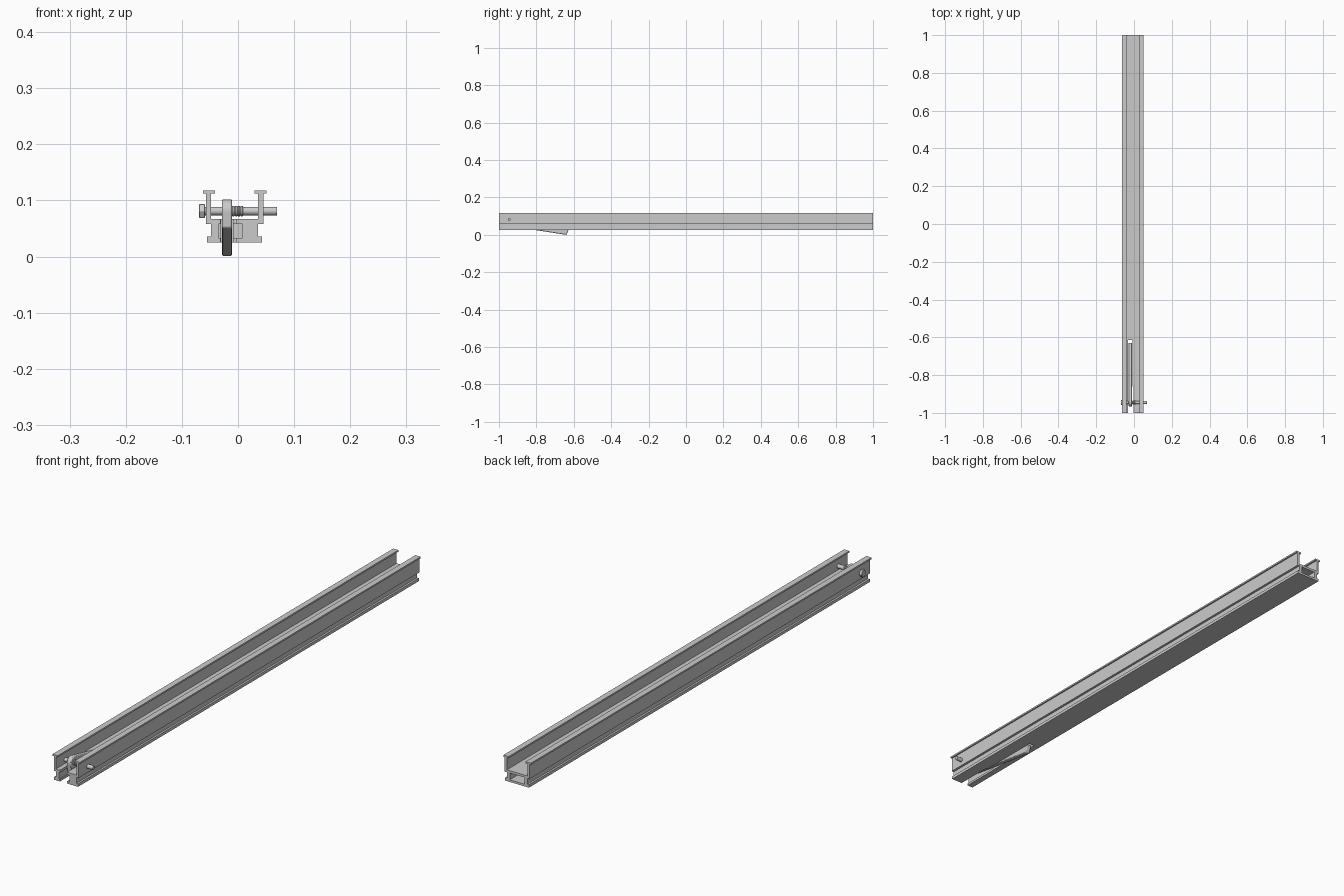
import bpy, bmesh, math

if "Cube" in bpy.data.objects:
    bpy.data.objects.remove(bpy.data.objects["Cube"])

CX = -0.006            # rail centre line
PY, PZ = -0.945, 0.081  # pivot position


def finish(name, bm):
    bmesh.ops.recalc_face_normals(bm, faces=bm.faces[:])
    me = bpy.data.meshes.new(name)
    bm.to_mesh(me)
    bm.free()
    ob = bpy.data.objects.new(name, me)
    bpy.context.collection.objects.link(ob)
    return ob


def prism(name, pts, vec):
    bm = bmesh.new()
    f = bm.faces.new([bm.verts.new(p) for p in pts])
    ext = bmesh.ops.extrude_face_region(bm, geom=[f])
    bmesh.ops.translate(bm, vec=vec, verts=[v for v in ext["geom"] if isinstance(v, bmesh.types.BMVert)])
    return finish(name, bm)


def box(name, x0, x1, y0, y1, z0, z1):
    return prism(name, [(x0, y0, z0), (x1, y0, z0), (x1, y0, z1), (x0, y0, z1)], (0, y1 - y0, 0))


def x_cylinder(name, x0, x1, r, n=24):
    ring = [(x0, PY + r * math.cos(2 * math.pi * i / n), PZ + r * math.sin(2 * math.pi * i / n)) for i in range(n)]
    return prism(name, ring, (x1 - x0, 0, 0))


def activate(ob):
    bpy.ops.object.select_all(action='DESELECT')
    ob.select_set(True)
    bpy.context.view_layer.objects.active = ob


def cut(ob, cutter):
    m = ob.modifiers.new("cut", 'BOOLEAN')
    m.operation, m.solver, m.object = 'DIFFERENCE', 'EXACT', cutter
    activate(ob)
    bpy.ops.object.modifier_apply(modifier=m.name)
    bpy.data.objects.remove(cutter)


def bevel(ob, width, segments=2):
    m = ob.modifiers.new("bevel", 'BEVEL')
    m.width, m.segments = width, segments
    m.limit_method, m.angle_limit = 'ANGLE', math.radians(40)


# channel rail: mirrored half profile (x offset, z), extruded along y
half = [(0.049, 0.025), (0.049, 0.036), (0.042, 0.036), (0.042, 0.058), (0.051, 0.058),
        (0.051, 0.112), (0.0565, 0.112), (0.0565, 0.118), (0.035, 0.118), (0.035, 0.112),
        (0.042, 0.112), (0.042, 0.067)]
outline = half + [(-x, z) for x, z in reversed(half)]
rail = prism("channel_rail", [(CX + x, -1, z) for x, z in outline], (0, 2, 0))

# hollow core from the back, pocket at the front, and lever slot
cut(rail, box("core_cutter", -0.036, 0.024, -0.58, 1.1, 0.033, 0.058))
cut(rail, box("pocket_cutter", -0.035, 0.008, -1.1, -0.85, 0.0332, 0.0578))
cut(rail, box("slot_cutter", -0.0305, -0.0085, -1.1, -0.615, 0.01, 0.09))
cut(rail, box("wide_slot_cutter", -0.0312, -0.003, -1.1, -0.86, 0.015, 0.085))

# pivoting lever: round nose at the bolt, wedge tip below the rail
nose = [(PY + 0.021 * math.cos(math.radians(a)), PZ + 0.021 * math.sin(math.radians(a)))
        for a in range(80, 191, 10)]
side = nose + [(-0.963, 0.051), (-0.95, 0.048), (-0.645, 0.001), (-0.638, 0.001), (-0.628, 0.028), (-0.634, 0.034)]
lever = prism("latch_lever", [(-0.0285, y, z) for y, z in side], (0.018, 0, 0))
bevel(lever, 0.003)

# pivot bolt with hex head
x_cylinder("bolt_shaft", -0.06, 0.0695, 0.0075)
head = x_cylinder("bolt_head", -0.0695, -0.059, 0.0142, 6)
bevel(head, 0.001, 1)

# stacked spacer rings beside the lever
for i in range(4):
    x = -0.0105 + i * 0.005
    ring = x_cylinder("spacer_ring_%d" % (i + 1), x, x + 0.0045, 0.0095)
    bevel(ring, 0.001, 1)

# smooth the round parts only by angle
for ob in list(bpy.context.collection.objects):
    if ob.name != "channel_rail":
        activate(ob)
        bpy.ops.object.shade_smooth_by_angle(angle=math.radians(30))
